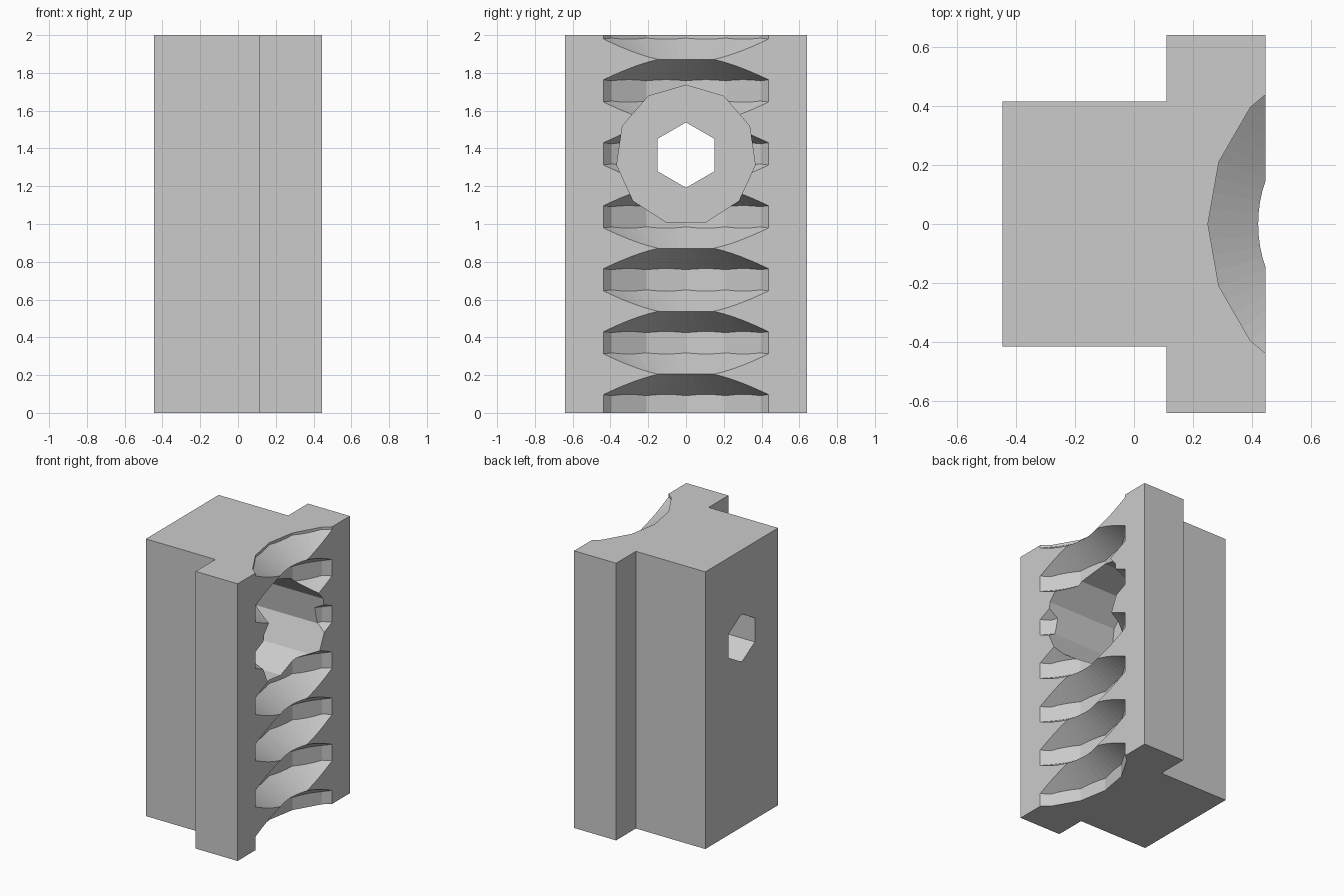
import bpy, bmesh, math

if "Cube" in bpy.data.objects:
    bpy.data.objects.remove(bpy.data.objects["Cube"])

AXIS_X = 0.864                   # lead screw axis
CREST, ROOT = 0.444, 0.614       # thread radii
PITCH, FIRST = 1 / 3, 0.038      # groove spacing, first groove centre
BOLT_Z = 1.365


def make_object(name, bm):
    bmesh.ops.recalc_face_normals(bm, faces=bm.faces)
    mesh = bpy.data.meshes.new(name)
    bm.to_mesh(mesh)
    bm.free()
    obj = bpy.data.objects.new(name, mesh)
    bpy.context.collection.objects.link(obj)
    return obj


def prism(name, points, offset):
    bm = bmesh.new()
    face = bm.faces.new([bm.verts.new(p) for p in points])
    ext = bmesh.ops.extrude_face_region(bm, geom=[face])
    verts = [v for v in ext["geom"] if isinstance(v, bmesh.types.BMVert)]
    bmesh.ops.translate(bm, verts=verts, vec=offset)
    return make_object(name, bm)


def bore(name, sides, radius, x0, x1):
    angles = [2 * math.pi * i / sides for i in range(sides)]
    pts = [(x0, radius * math.sin(a), BOLT_Z + radius * math.cos(a)) for a in angles]
    return prism(name, pts, (x1 - x0, 0, 0))


def screw_cutter(name, segments=72, sides=18, slope=1.5):
    # stacked ring grooves: fine cones clipped by an 18-sided root cylinder
    bm = bmesh.new()
    columns = []
    step = 2 * math.pi / sides
    for i in range(segments):
        a = 2 * math.pi * i / segments
        d = ((i * sides / segments) % 1 - 0.5) * step
        cap = ROOT * math.cos(step / 2) / math.cos(d)
        h = PITCH / 2 - (cap - CREST) / slope
        rows = []
        for k in range(-1, 8):
            c = FIRST + PITCH * k
            rows += [(CREST, c - PITCH / 2), (cap, c - h), (cap, c + h)]
        rows.append((CREST, c + PITCH / 2))
        columns.append([bm.verts.new((AXIS_X + r * math.cos(a), r * math.sin(a), z))
                        for r, z in rows])
    for i in range(segments):
        p, q = columns[i - 1], columns[i]
        for j in range(len(p) - 1):
            bm.faces.new((p[j], q[j], q[j + 1], p[j + 1]))
    bm.faces.new([col[0] for col in columns])
    bm.faces.new([col[-1] for col in columns])
    return make_object(name, bm)


# T-shaped sliding block
half = [(-0.445, 0.415), (0.11, 0.415), (0.11, 0.64), (0.445, 0.64)]
outline = half + [(x, -y) for x, y in reversed(half)]
block = prism("threaded_t_block", [(x, y, 0) for x, y in outline], (0, 0, 2))

# Thread grooves, bolt head recess and hexagonal bolt hole
cutters = [
    screw_cutter("thread_cutter"),
    bore("bolt_head_cutter", 11, 0.37, -0.11, 0.8),
    bore("bolt_hole_cutter", 6, 0.173, -0.7, 0.7),
]
bpy.context.view_layer.objects.active = block
for cutter in cutters:
    cutter.hide_render = True
    mod = block.modifiers.new(cutter.name, 'BOOLEAN')
    mod.operation = 'DIFFERENCE'
    mod.solver = 'EXACT'
    mod.object = cutter
    bpy.ops.object.modifier_apply(modifier=mod.name)
for cutter in cutters:
    bpy.data.objects.remove(cutter, do_unlink=True)

# Plain grey
grey = bpy.data.materials.new("light_grey")
grey.diffuse_color = (0.6, 0.6, 0.6, 1)
grey.use_nodes = True
grey.node_tree.nodes["Principled BSDF"].inputs["Base Color"].default_value = grey.diffuse_color
block.data.materials.clear()
block.data.materials.append(grey)
for poly in block.data.polygons:
    poly.material_index = 0
    poly.use_smooth = False
